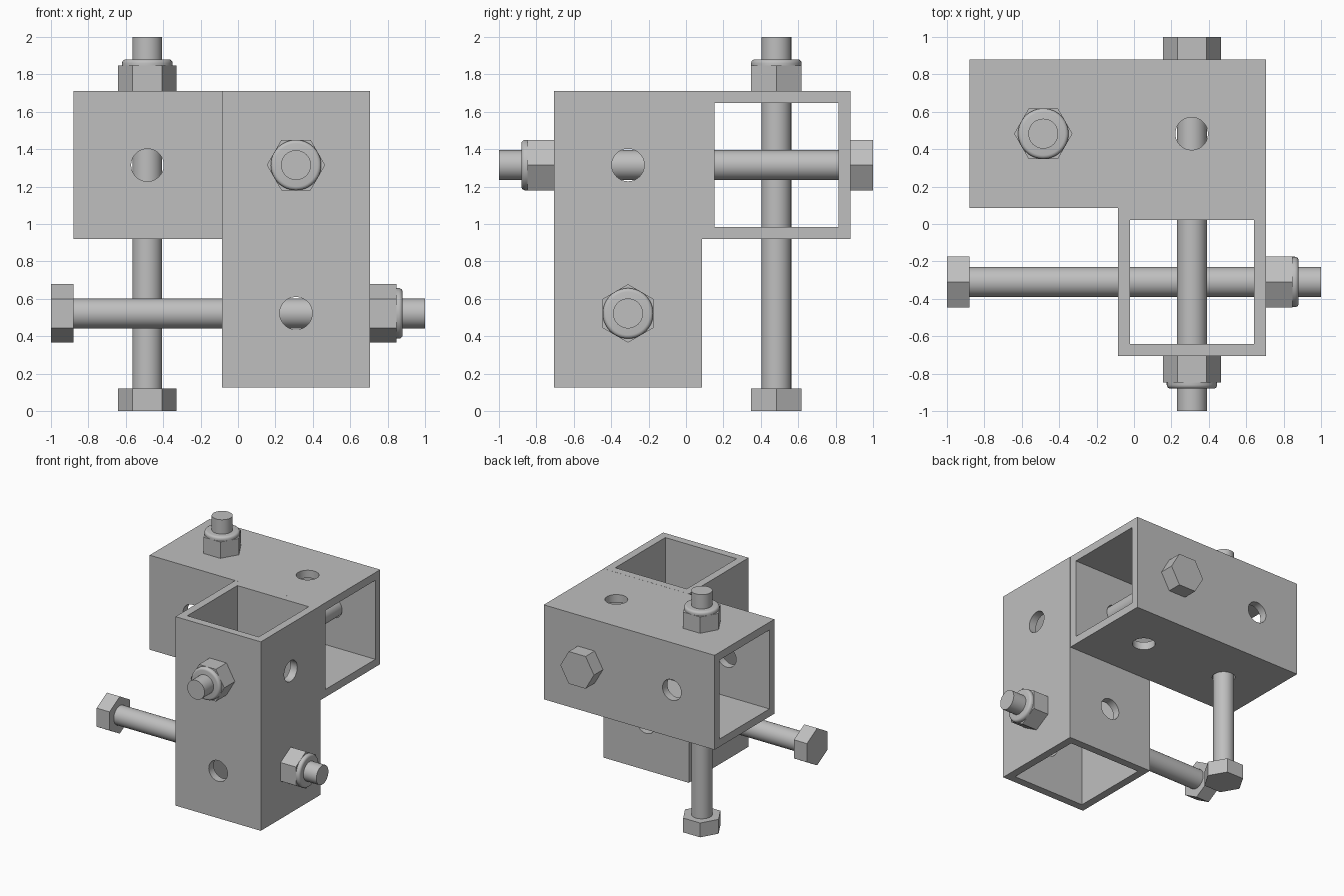
import bpy
import bmesh
import math
from mathutils import Euler, Matrix, Vector

if "Cube" in bpy.data.objects:
    bpy.data.objects.remove(bpy.data.objects["Cube"])

# One plain steel grey for everything
steel = bpy.data.materials.new("steel_grey")
steel.use_nodes = True
grey = (0.52, 0.52, 0.52, 1)
steel.diffuse_color = grey
steel.node_tree.nodes["Principled BSDF"].inputs["Base Color"].default_value = grey

SIDE = 0.7925          # outer width of the square tube
WALL = 0.065
LENGTH = 2 * SIDE
HOLE_R, SHAFT_R = 0.087, 0.08
HEX_R, COLLAR_R = 0.156, 0.135
AXIS_ROT = {"x": Euler((0, math.pi / 2, 0)),
            "y": Euler((math.pi / 2, 0, 0)),
            "z": Euler((0, 0, 0))}


def make_object(name, bm):
    bmesh.ops.recalc_face_normals(bm, faces=bm.faces)
    mesh = bpy.data.meshes.new(name)
    bm.to_mesh(mesh)
    bm.free()
    mesh.materials.append(steel)
    obj = bpy.data.objects.new(name, mesh)
    bpy.context.collection.objects.link(obj)
    return obj


def box(name, center, size):
    bm = bmesh.new()
    bmesh.ops.create_cube(bm, size=1)
    bmesh.ops.scale(bm, vec=size, verts=bm.verts)
    bmesh.ops.translate(bm, vec=center, verts=bm.verts)
    return make_object(name, bm)


def turned(name, profile, sides, center, axis):
    """Solid of revolution from (radius, height) pairs, capped at both ends."""
    bm = bmesh.new()
    rings = [[bm.verts.new((r * math.cos(a), r * math.sin(a), h))
              for a in (2 * math.pi * i / sides for i in range(sides))]
             for r, h in profile]
    for low, high in zip(rings, rings[1:]):
        for i in range(sides):
            j = (i + 1) % sides
            bm.faces.new((low[i], low[j], high[j], high[i]))
    bm.faces.new(rings[0])
    bm.faces.new(rings[-1])
    turn = Matrix.Translation(center) @ AXIS_ROT[axis].to_matrix().to_4x4()
    bmesh.ops.transform(bm, matrix=turn, verts=bm.verts)
    return make_object(name, bm)


def select_only(obj):
    bpy.ops.object.select_all(action="DESELECT")
    obj.select_set(True)
    bpy.context.view_layer.objects.active = obj


def smooth(obj):
    select_only(obj)
    bpy.ops.object.shade_smooth_by_angle(angle=math.radians(35))


def cut(obj, cutter):
    cutter.hide_render = True
    mod = obj.modifiers.new("cut", "BOOLEAN")
    mod.operation = "DIFFERENCE"
    mod.solver = "EXACT"
    mod.object = cutter
    select_only(obj)
    bpy.ops.object.modifier_apply(modifier=mod.name)
    bpy.data.objects.remove(cutter)


def square_tube(name, center, axis):
    """Square tube with two pairs of cross-drilled holes."""
    along = Vector([float(axis == a) for a in "xyz"])
    across = Vector((1, 1, 1)) - along
    tube = box(name, center, across * SIDE + along * LENGTH)
    cut(tube, box("bore", center, across * (SIDE - 2 * WALL) + along * 2 * LENGTH))
    for step in (-0.5, 0.5):
        for drill in "xyz".replace(axis, ""):
            spot = center + along * SIDE * step
            cut(tube, turned("drill", [(HOLE_R, -0.6), (HOLE_R, 0.6)], 48, spot, drill))
    smooth(tube)


def bolt(name, center, axis):
    """Hex bolt two units long with a collared lock nut near its tip."""
    turned(name + "_head", [(HEX_R, -1), (HEX_R, -0.88)], 6, center, axis)
    turned(name + "_nut", [(HEX_R, 0.707), (HEX_R, 0.848)], 6, center, axis)
    smooth(turned(name + "_shaft", [(SHAFT_R, -0.88), (SHAFT_R, 1)], 48, center, axis))
    rim = [(COLLAR_R - 0.02 * (1 - math.cos(a)), 0.86 + 0.02 * math.sin(a))
           for a in (math.pi / 2 * k / 4 for k in range(5))]
    smooth(turned(name + "_nut_collar", [(COLLAR_R, 0.845)] + rim, 48, center, axis))


# Two tubes: one lying across the back, one standing in front of it
square_tube("horizontal_tube", Vector((-0.088, 0.483, 1.315)), "x")
square_tube("vertical_tube", Vector((0.31, -0.31, 0.919)), "z")

# Three bolts at right angles to each other
bolt("upright_bolt", Vector((-0.485, 0.483, 1)), "z")
bolt("joining_bolt", Vector((0.31, 0, 1.315)), "y")
bolt("cross_bolt", Vector((0, -0.31, 0.522)), "x")
